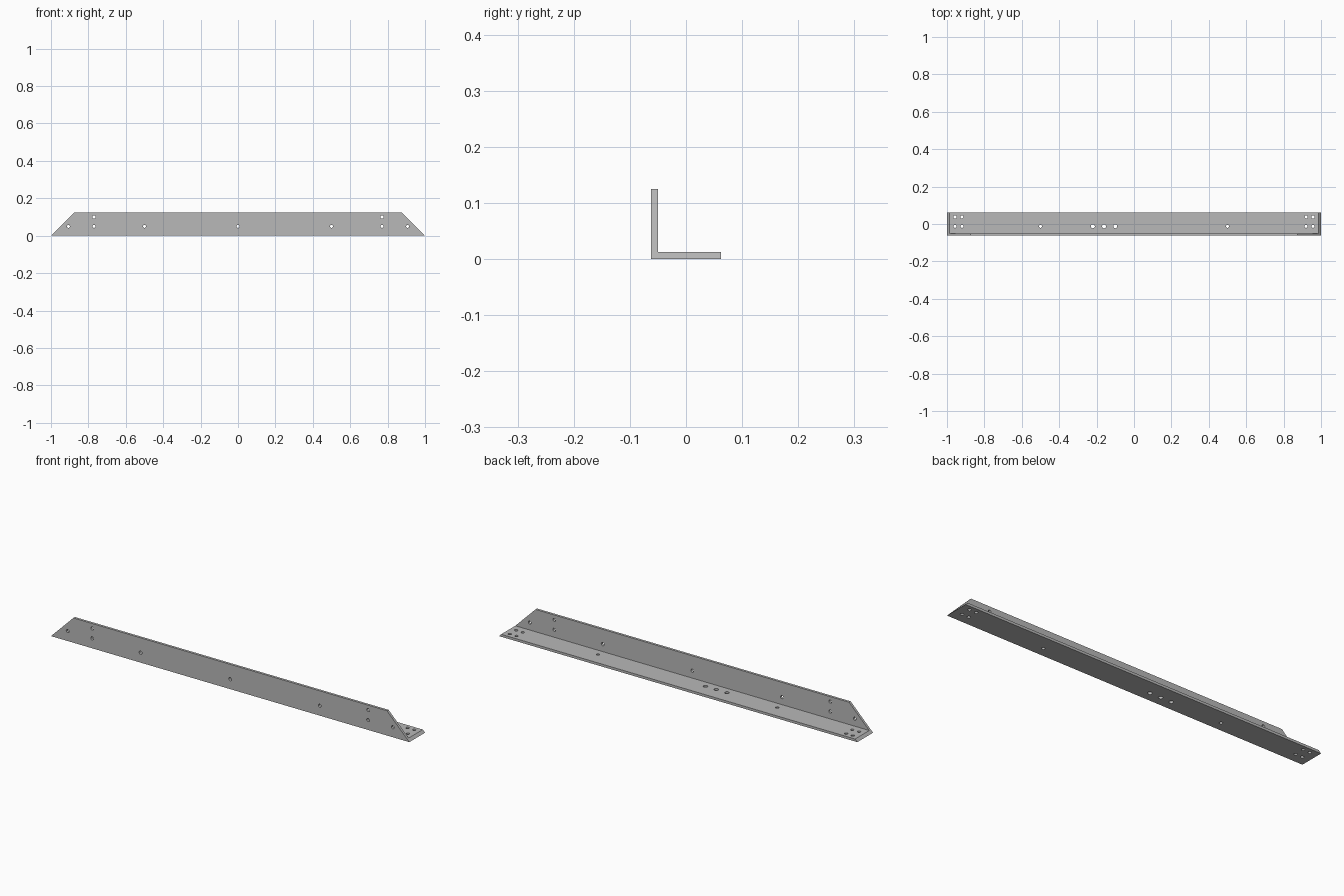
import bpy
import bmesh
from math import radians
from mathutils import Matrix, Vector

cube = bpy.data.objects.get("Cube")
if cube:
    bpy.data.objects.remove(cube, do_unlink=True)

HALF = 0.0625      # half the width of each leg
SIZE = 2 * HALF
THICK = 0.0125

steel = bpy.data.materials.new("grey_steel")
steel.use_nodes = True
grey = (0.48, 0.48, 0.48, 1)
steel.diffuse_color = grey
steel.node_tree.nodes["Principled BSDF"].inputs["Base Color"].default_value = grey


def add_object(name, bm):
    bmesh.ops.recalc_face_normals(bm, faces=bm.faces)
    mesh = bpy.data.meshes.new(name)
    bm.to_mesh(mesh)
    bm.free()
    mesh.materials.append(steel)
    obj = bpy.data.objects.new(name, mesh)
    bpy.context.collection.objects.link(obj)
    return obj


# Angle bar: L section swept along x, with both ends mitred at 45 degrees
inner = -HALF + THICK
section = [(-HALF, 0), (HALF, 0), (HALF, THICK),
           (inner, THICK), (inner, SIZE), (-HALF, SIZE)]
bm = bmesh.new()
rings = [[bm.verts.new((side * (1 - z), y, z)) for y, z in section]
         for side in (-1, 1)]
for ring in rings:
    bm.faces.new(ring)
for i in range(len(section)):
    j = (i + 1) % len(section)
    bm.faces.new((rings[0][i], rings[0][j], rings[1][j], rings[1][i]))
bar = add_object("angle_bar", bm)

# Bolt holes, drilled as one set of cylinders
bm = bmesh.new()


def drill(location, radius, upright):
    turn = Matrix() if upright else Matrix.Rotation(radians(90), 4, 'X')
    bmesh.ops.create_cone(bm, cap_ends=True, segments=24,
                          radius1=radius, radius2=radius, depth=4 * THICK,
                          matrix=Matrix.Translation(Vector(location)) @ turn)


wall_y = -HALF + THICK / 2
floor_z = THICK / 2
drill((0, wall_y, 0.05), 0.008, False)
for side in (-1, 1):
    # Holes through the upright leg
    for x, z in ((0.5, 0.05), (0.77, 0.05), (0.77, 0.1), (0.907, 0.05)):
        drill((side * x, wall_y, z), 0.008, False)
    # Holes through the flat leg
    for x, y in ((0.5, -0.0125), (0.92, -0.0125), (0.957, -0.0125),
                 (0.92, 0.0375), (0.957, 0.0375)):
        drill((side * x, y, floor_z), 0.008, True)
# Off-centre row of larger holes
for x in (-0.22, -0.16, -0.1):
    drill((x, -0.0125, floor_z), 0.0105, True)
cutter = add_object("hole_cutter", bm)
cutter.hide_render = True

cut = bar.modifiers.new("bolt_holes", 'BOOLEAN')
cut.operation = 'DIFFERENCE'
cut.solver = 'EXACT'
cut.object = cutter

bpy.ops.object.select_all(action='DESELECT')
bar.select_set(True)
bpy.context.view_layer.objects.active = bar
bpy.ops.object.modifier_apply(modifier=cut.name)
bpy.data.objects.remove(cutter, do_unlink=True)
bpy.ops.object.shade_smooth_by_angle(angle=radians(30))
